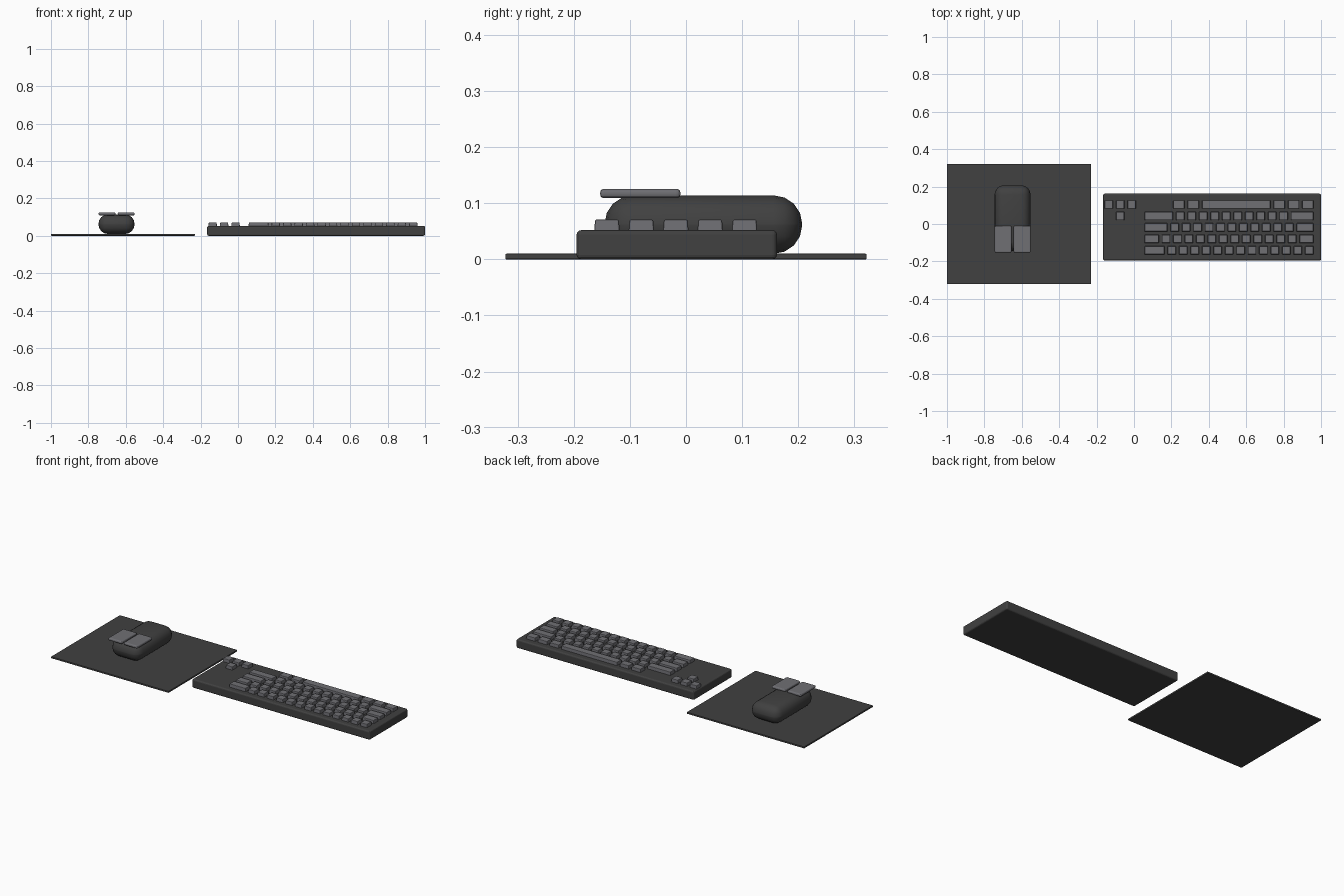
import bpy, bmesh
from mathutils import Vector

old = bpy.data.objects.get("Cube")
if old:
    bpy.data.objects.remove(old, do_unlink=True)


def material(name, color):
    m = bpy.data.materials.new(name)
    m.use_nodes = True
    m.diffuse_color = color
    m.node_tree.nodes["Principled BSDF"].inputs["Base Color"].default_value = color
    return m


CHARCOAL = material("charcoal", (0.052, 0.052, 0.052, 1))
GREY = material("key grey", (0.16, 0.16, 0.175, 1))


def box(name, lo, hi, mat, radius, segments=2, taper=0.0):
    """Rounded box between two corners, with an optional inset of its top face."""
    lo, hi = Vector(lo), Vector(hi)
    size, centre = hi - lo, (lo + hi) / 2
    bm = bmesh.new()
    bmesh.ops.create_cube(bm, size=1)
    for v in bm.verts:
        top = v.co.z > 0
        for i in range(3):
            v.co[i] *= size[i]
        if top:
            v.co.x -= taper if v.co.x > 0 else -taper
            v.co.y -= taper if v.co.y > 0 else -taper
    bmesh.ops.bevel(bm, geom=bm.edges[:], offset=radius, segments=segments,
                    profile=0.5, affect='EDGES', clamp_overlap=True)
    mesh = bpy.data.meshes.new(name)
    bm.to_mesh(mesh)
    bm.free()
    mesh.materials.append(mat)
    obj = bpy.data.objects.new(name, mesh)
    obj.location = centre
    bpy.context.collection.objects.link(obj)
    return obj


# Mouse mat and keyboard case
box("mouse_mat", (-1, -0.322, 0), (-0.23, 0.322, 0.01), CHARCOAL, 0.002)
box("keyboard_case", (-0.165, -0.195, 0), (1, 0.162, 0.052), CHARCOAL, 0.008, 3)

# Mouse body with smooth rounded sides
body = box("mouse_body", (-0.746, -0.145, 0.01), (-0.553, 0.207, 0.114), CHARCOAL, 0.0505, 4)
for p in body.data.polygons:
    p.use_smooth = True

# Two mouse buttons
for name, x in (("right_button", -0.745), ("left_button", -0.643)):
    box(name, (x, -0.153, 0.109), (x + 0.09, -0.01, 0.1257), GREY, 0.007, 3)

# Key rows from front to back: start offset and key widths, in key units
UNIT, GAP, LEFT, FRONT = 0.0613, 0.015, 0.0485, -0.1715
rows = [
    (0, [2] + [1] * 13),
    (0, [1.5] + [1] * 12 + [1.5]),
    (0, [2.25] + [1] * 11 + [1.75]),
    (0, [2.75] + [1] * 10 + [2.25]),
    (2.5, [1.25, 1.25, 6.25, 1.25, 1.25, 1.25]),
]


def key(name, column, row, width):
    x, y = LEFT + column * UNIT, FRONT + row * UNIT
    box(name, (x + GAP / 2, y + GAP / 2, 0.045),
        (x + width * UNIT - GAP / 2, y + UNIT - GAP / 2, 0.071), GREY, 0.003, 2, 0.002)


for r, (column, widths) in enumerate(rows):
    for i, w in enumerate(widths):
        key(f"key_row{r + 1}_{i + 1}", column, r, w)
        column += w

# Arrow key cluster
for i, (column, row) in enumerate([(-3.5, 4), (-2.5, 4), (-1.5, 4), (-2.5, 3)]):
    key(f"arrow_key_{i + 1}", column, row, 1)
